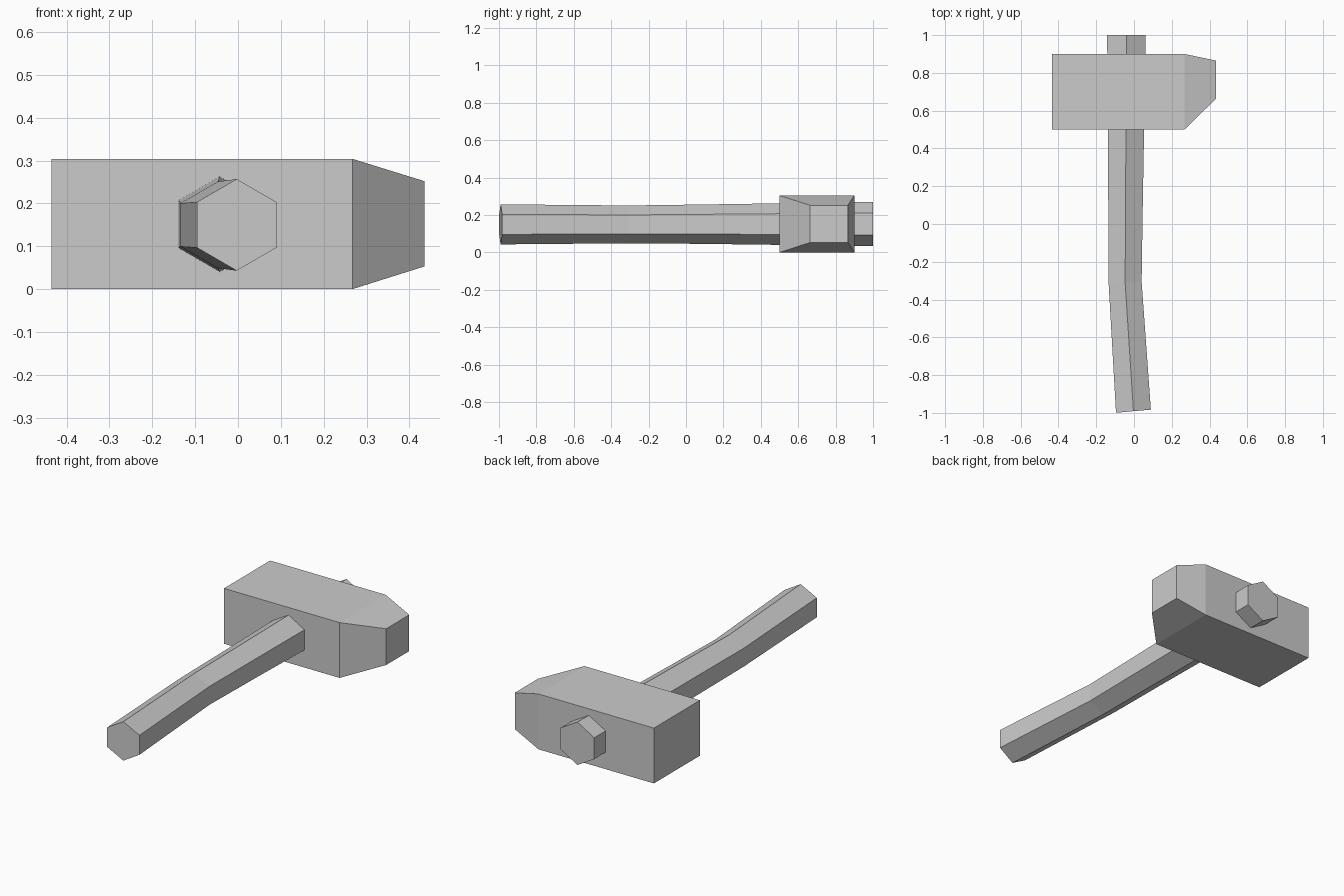
import bpy, bmesh
from math import sin, cos, radians
from mathutils import Vector

if "Cube" in bpy.data.objects:
    bpy.data.objects.remove(bpy.data.objects["Cube"], do_unlink=True)

# One plain grey for the whole hammer
grey = bpy.data.materials.new("plain_grey")
grey.use_nodes = True
color = (0.6, 0.6, 0.6, 1)
grey.diffuse_color = color
grey.node_tree.nodes["Principled BSDF"].inputs["Base Color"].default_value = color


def loft(name, rings):
    """Bridge equal-sized rings of points and cap both ends."""
    bm = bmesh.new()
    loops = [[bm.verts.new(p) for p in ring] for ring in rings]
    n = len(loops[0])
    for a, b in zip(loops, loops[1:]):
        for i in range(n):
            j = (i + 1) % n
            bm.faces.new((a[i], a[j], b[j], b[i]))
    bm.faces.new(loops[0])
    bm.faces.new(loops[-1])
    bmesh.ops.recalc_face_normals(bm, faces=bm.faces)
    mesh = bpy.data.meshes.new(name)
    bm.to_mesh(mesh)
    bm.free()
    mesh.materials.append(grey)
    obj = bpy.data.objects.new(name, mesh)
    bpy.context.collection.objects.link(obj)
    return obj


def rectangle(x, y0, y1, z0, z1):
    return [(x, y0, z0), (x, y1, z0), (x, y1, z1), (x, y0, z1)]


def hexagon(x, y, z, radius, yaw):
    """Hexagon with a corner at the top, turned about the vertical."""
    side = Vector((cos(radians(yaw)), sin(radians(yaw)), 0))
    up = Vector((0, 0, 1))
    return [Vector((x, y, z)) + radius * (side * sin(radians(a)) + up * cos(radians(a)))
            for a in range(0, 360, 60)]


# Head: a block narrowing to an offset striking tip
loft("hammer_head", [
    rectangle(-0.435, 0.5, 0.9, 0, 0.304),
    rectangle(0.267, 0.5, 0.9, 0, 0.304),
    rectangle(0.435, 0.664, 0.865, 0.053, 0.252),
])

# Handle: six-sided, bent near the grip, passing through the head
loft("handle", [
    hexagon(-0.003, -0.991, 0.15, 0.107, 5),
    hexagon(-0.047, -0.31, 0.15, 0.101, 2),
    hexagon(-0.045, 0.07, 0.151, 0.105, 0),
    hexagon(-0.04, 1.0, 0.152, 0.118, 0),
])
